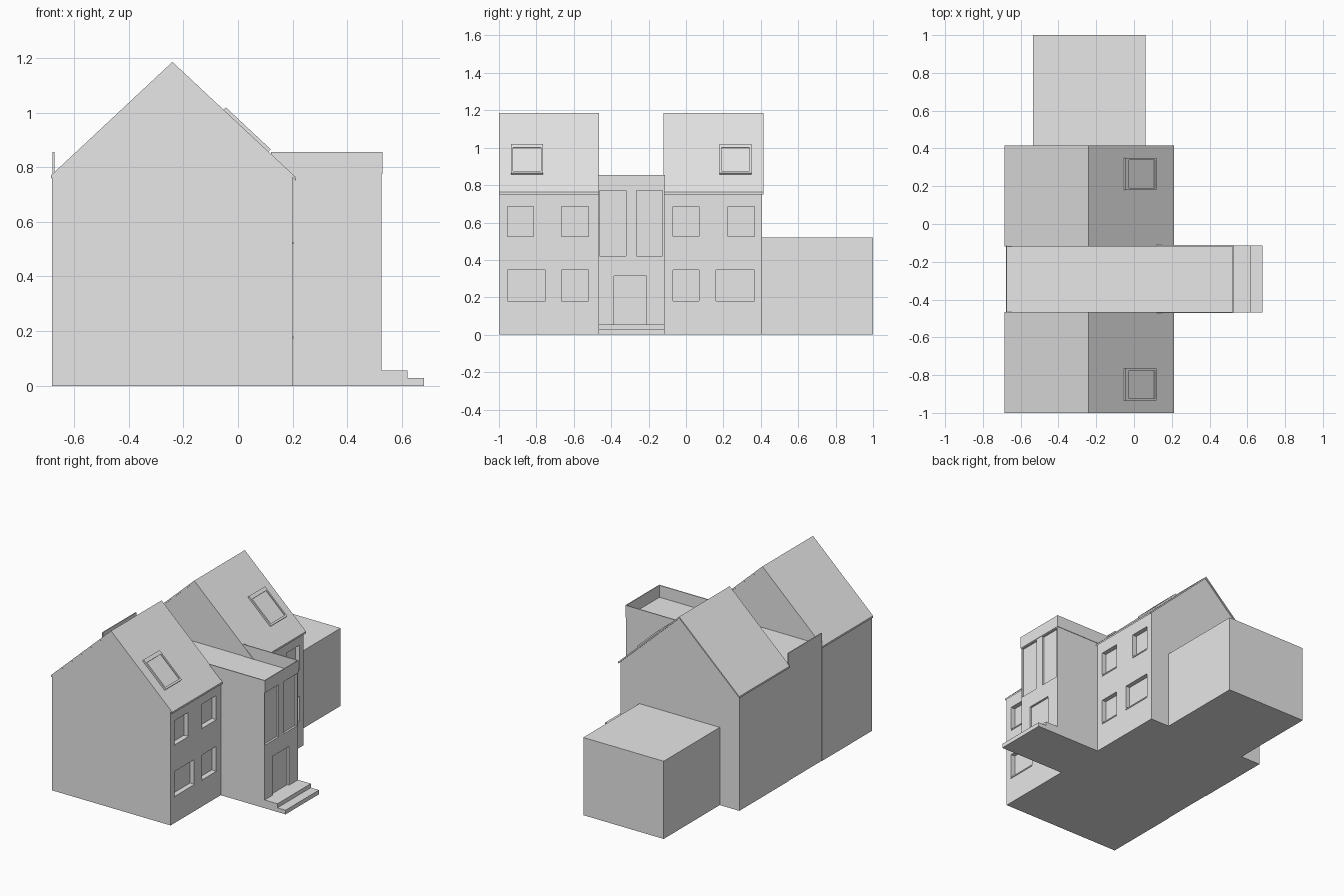
import bpy, bmesh

cube = bpy.data.objects.get("Cube")
if cube:
    bpy.data.objects.remove(cube, do_unlink=True)

grey = bpy.data.materials.new("plain_grey")
grey.use_nodes = True
grey.diffuse_color = (0.8, 0.8, 0.8, 1)
grey.node_tree.nodes["Principled BSDF"].inputs["Base Color"].default_value = (0.8, 0.8, 0.8, 1)


def add_prism(bm, profile, y0, y1):
    """Extrude an (x, z) outline from y0 to y1."""
    near = [bm.verts.new((x, y0, z)) for x, z in profile]
    far = [bm.verts.new((x, y1, z)) for x, z in profile]
    bm.faces.new(near)
    bm.faces.new(far[::-1])
    for i in range(len(near)):
        j = (i + 1) % len(near)
        bm.faces.new((near[j], near[i], far[i], far[j]))


def rect(x0, x1, z0, z1):
    return [(x0, z0), (x1, z0), (x1, z1), (x0, z1)]


def make(name, prisms):
    """One object from a list of (profile, y0, y1)."""
    bm = bmesh.new()
    for p in prisms:
        add_prism(bm, *p)
    bmesh.ops.recalc_face_normals(bm, faces=bm.faces)
    mesh = bpy.data.meshes.new(name)
    bm.to_mesh(mesh)
    bm.free()
    mesh.materials.append(grey)
    ob = bpy.data.objects.new(name, mesh)
    bpy.context.collection.objects.link(ob)
    return ob


def cut(target, openings, x0, x1):
    """Recess openings (y0, y1, z0, z1) into a front wall."""
    cutter = make(target.name + "_cutter",
                  [(rect(x0, x1, z0, z1), y0, y1) for y0, y1, z0, z1 in openings])
    cutter.hide_render = True
    cutter.hide_set(True)
    mod = target.modifiers.new("openings", "BOOLEAN")
    mod.operation = "DIFFERENCE"
    mod.solver = "EXACT"
    mod.object = cutter


RIDGE_X, RIDGE_Z, SLOPE = -0.24, 1.185, 0.934
BACK, FRONT = -0.68, 0.2


def roof_z(x, drop=0.0):
    return RIDGE_Z - SLOPE * abs(x - RIDGE_X) - drop


def on_slope(x, lift):
    """Point above the front slope, lifted along its normal."""
    return (x + 0.683 * lift, roof_z(x) + 0.731 * lift)


# Two gabled wings with roof sheets, windows, sills and skylights
UP, LOW = (0.52, 0.685), (0.175, 0.345)
wings = {
    "left_end": (-0.998, -0.468, -1.0, -0.465, -0.935,
                 [(-0.955, -0.815, *UP), (-0.665, -0.52, *UP),
                  (-0.955, -0.75, *LOW), (-0.665, -0.52, *LOW)]),
    "right_end": (-0.115, 0.407, -0.12, 0.415, 0.18,
                  [(-0.07, 0.07, *UP), (0.225, 0.365, *UP),
                   (-0.07, 0.07, *LOW), (0.16, 0.365, *LOW)]),
}
for side, (y0, y1, r0, r1, sky, windows) in wings.items():
    wall = make(side + "_wing", [([(BACK, 0), (FRONT, 0), (FRONT, roof_z(FRONT, 0.012)),
                                   (RIDGE_X, roof_z(RIDGE_X, 0.012)),
                                   (BACK, roof_z(BACK, 0.012))], y0, y1)])
    cut(wall, windows, FRONT - 0.03, FRONT + 0.05)
    make(side + "_window_sills",
         [(rect(FRONT - 0.031, FRONT + 0.004, w[2] - 0.002, w[2] + 0.006), w[0], w[1])
          for w in windows])

    top = [-0.685, RIDGE_X, 0.213]
    outline = [(x, roof_z(x)) for x in top] + [(x, roof_z(x, 0.012)) for x in top[::-1]]
    make(side + "_roof", [(outline, r0, r1)])

    def slab(xa, xb, lift):
        return [on_slope(xa, -0.004), on_slope(xb, -0.004), on_slope(xb, lift), on_slope(xa, lift)]
    s0, s1, a, b, w = sky, sky + 0.17, -0.053, 0.112, 0.01
    make(side + "_skylight_frame", [
        (slab(a, b, 0.012), s0, s0 + w), (slab(a, b, 0.012), s1 - w, s1),
        (slab(a, a + 0.018, 0.012), s0 + w, s1 - w),
        (slab(b - w, b, 0.012), s0 + w, s1 - w)])
    make(side + "_skylight_pane", [(slab(a + 0.018, b - w, 0.005), s0 + w, s1 - w)])

# Flat-roofed entrance block running through the middle
E0, E1, EX, DECK, TOP = -0.468, -0.115, 0.525, 0.775, 0.855
block = make("entrance_block", [(rect(BACK + 0.003, EX, 0, DECK), E0, E1)])
cut(block, [(-0.463, -0.32, 0.42, 0.77), (-0.265, -0.125, 0.42, 0.77),
            (-0.385, -0.21, 0.055, 0.315)], EX - 0.014, EX + 0.05)

# Thin parapet around the flat roof
T = 0.006
make("parapet", [
    (rect(EX - T / 2, EX + T / 2, DECK, TOP), E0 - T / 2, E1 + T / 2),
    (rect(0.12, EX - T / 2, DECK, TOP), E0 - T / 2, E0 + T / 2),
    (rect(0.12, EX - T / 2, DECK, TOP), E1 - T / 2, E1 + T / 2),
    (rect(-0.678, -0.672, DECK - 0.01, TOP), E0, E1)])

# Entrance steps
make("entrance_steps", [([(EX, 0), (0.68, 0), (0.68, 0.028), (0.62, 0.028),
                          (0.62, 0.055), (EX, 0.055)], E0, E1)])

# Side annex
make("annex", [(rect(-0.535, 0.06, 0, 0.52), 0.405, 1.0)])
